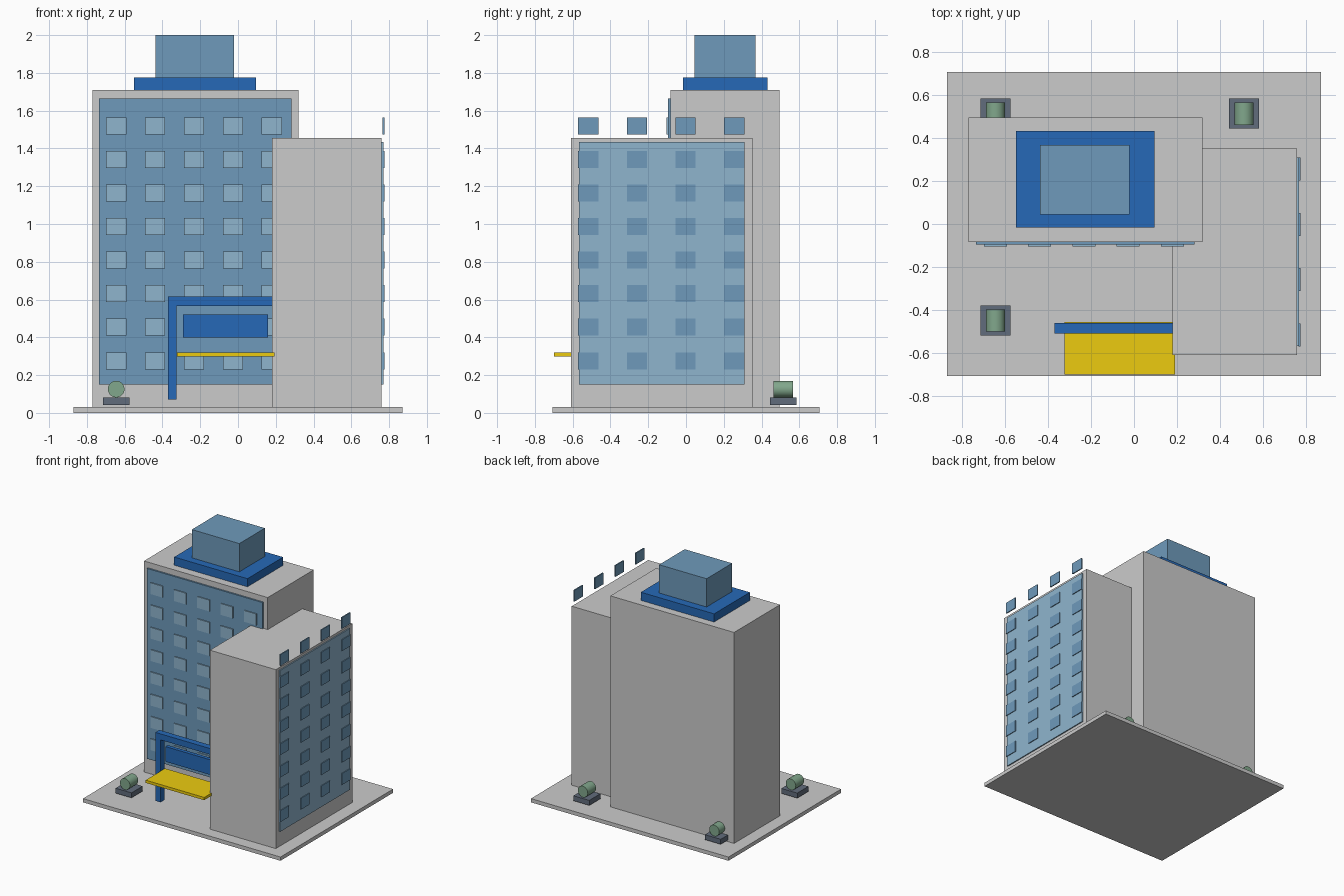
import bpy, bmesh, math
from mathutils import Matrix, Vector

if "Cube" in bpy.data.objects:
    bpy.data.objects.remove(bpy.data.objects["Cube"])


def mat(name, r, g, b):
    m = bpy.data.materials.new(name)
    m.diffuse_color = (r, g, b, 1)
    m.use_nodes = True
    m.node_tree.nodes["Principled BSDF"].inputs["Base Color"].default_value = m.diffuse_color
    return m


GLASS = mat("glass", 0.156, 0.323, 0.497)
PALE = mat("pale_glass", 0.275, 0.462, 0.617)
BLUE = mat("blue", 0.019, 0.141, 0.474)
YELLOW = mat("yellow", 0.84, 0.60, 0.005)
SLATE = mat("slate", 0.12, 0.15, 0.20)
GREEN = mat("leaf_green", 0.22, 0.386, 0.262)


def boxes(name, extents, material=None):
    """One object made of boxes given as (x0, x1, y0, y1, z0, z1)."""
    bm = bmesh.new()
    for x0, x1, y0, y1, z0, z1 in extents:
        centre = Vector((x0 + x1, y0 + y1, z0 + z1)) / 2
        size = Matrix.Diagonal((x1 - x0, y1 - y0, z1 - z0, 1))
        bmesh.ops.create_cube(bm, size=1, matrix=Matrix.Translation(centre) @ size)
    me = bpy.data.meshes.new(name)
    bm.to_mesh(me)
    bm.free()
    ob = bpy.data.objects.new(name, me)
    bpy.context.collection.objects.link(ob)
    if material:
        me.materials.append(material)
    return ob


# Ground slab and the two building masses
boxes("base_slab", [(-0.87, 0.87, -0.708, 0.708, 0, 0.03)])
boxes("main_tower", [(-0.77, 0.32, -0.083, 0.495, 0.03, 1.71)])
boxes("side_wing", [(0.18, 0.76, -0.61, 0.352, 0.03, 1.455)])

# Rooftop tiers
boxes("roof_tier", [(-0.55, 0.095, -0.017, 0.432, 1.71, 1.775)], BLUE)
boxes("roof_cabin", [(-0.438, -0.02, 0.045, 0.367, 1.775, 2.0)], GLASS)

# Glass curtain walls
boxes("front_glazing", [(-0.735, 0.282, -0.096, -0.083, 0.15, 1.665)], GLASS)
boxes("wing_glazing", [(0.76, 0.769, -0.567, 0.309, 0.15, 1.435)], PALE)

# Window grids: eight floors on each glazed face
W, H = 0.0535, 0.045
floors = [0.276 + 0.1775 * i for i in range(8)]
boxes("front_windows",
      [(x - W, x + W, -0.104, -0.094, z - H, z + H)
       for z in floors for x in [-0.645 + 0.206 * i for i in range(5)]], PALE)
boxes("wing_windows",
      [(0.766, 0.775, y - W, y + W, z - H, z + H)
       for z in floors for y in [-0.517 + 0.2575 * i for i in range(4)]], GLASS)

# Entrance: portal frame, sign board and canopy
boxes("entrance_posts", [(-0.37, -0.325, -0.51, -0.46, 0.07, 0.59),
                         (0.195, 0.24, -0.51, -0.46, 0.07, 0.59)], BLUE)
boxes("entrance_beam", [(-0.37, 0.24, -0.51, -0.46, 0.567, 0.615)], BLUE)
boxes("entrance_sign_board", [(-0.29, 0.16, -0.50, -0.47, 0.40, 0.52)], BLUE)
boxes("entrance_canopy", [(-0.323, 0.192, -0.70, -0.456, 0.298, 0.32)], YELLOW)

# Planters with rounded shrubs at the plot corners
for i, (x, y) in enumerate([(-0.645, -0.449), (-0.645, 0.514),
                            (0.513, -0.449), (0.513, 0.514)]):
    boxes(f"planter_{i}", [(x - 0.07, x + 0.07, y - 0.07, y + 0.07, 0.042, 0.082)], SLATE)
    bpy.ops.mesh.primitive_cylinder_add(vertices=24, radius=0.044, depth=0.104,
                                        location=(x, y, 0.126),
                                        rotation=(math.pi / 2, 0, 0))
    shrub = bpy.context.object
    shrub.name = f"shrub_{i}"
    shrub.data.materials.append(GREEN)
    bpy.ops.object.shade_smooth_by_angle(angle=math.radians(30))
